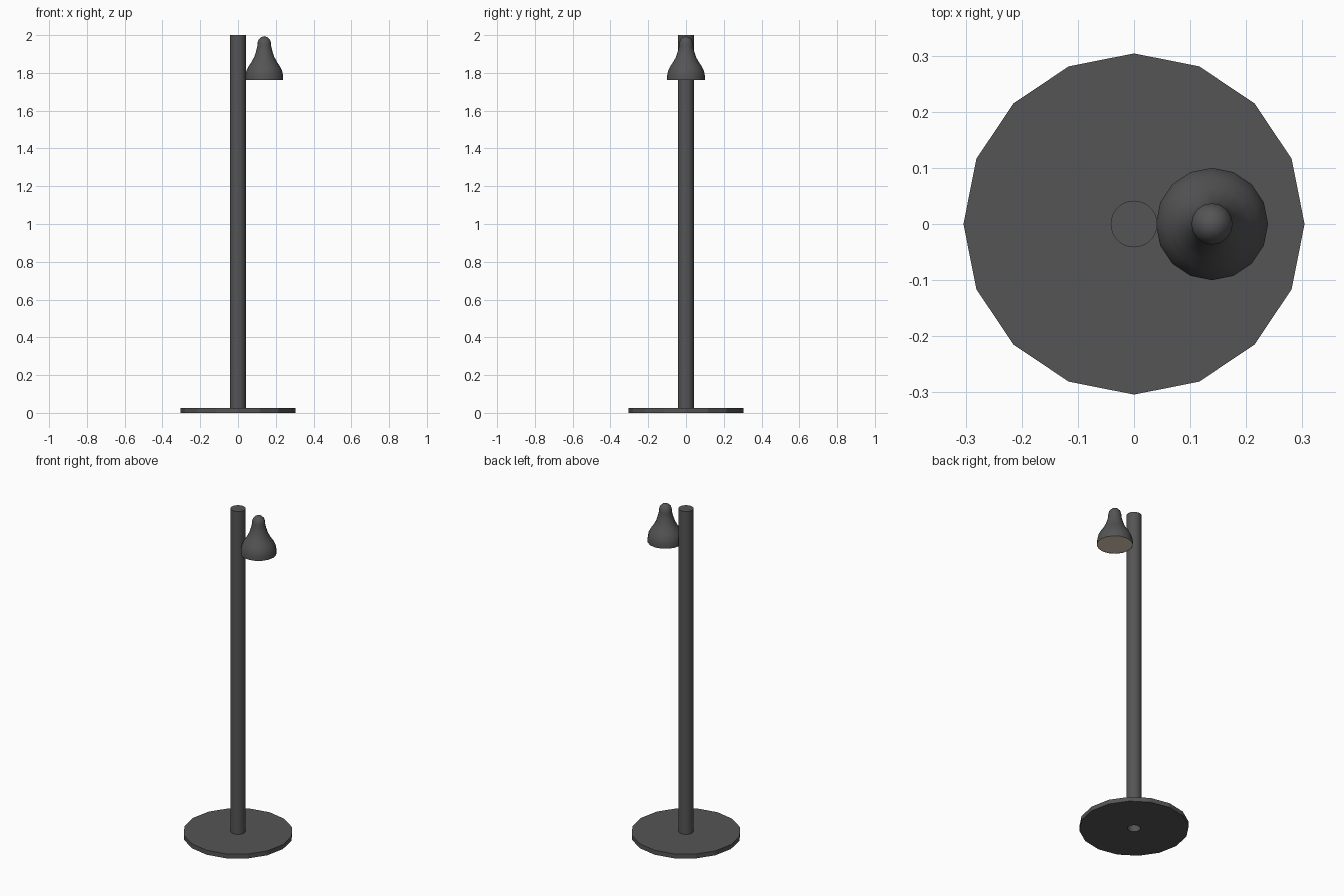
import bpy, bmesh
from math import cos, sin, pi, radians

if "Cube" in bpy.data.objects:
    bpy.data.objects.remove(bpy.data.objects["Cube"])


def material(name, rgb):
    m = bpy.data.materials.new(name)
    m.diffuse_color = (*rgb, 1)
    m.use_nodes = True
    m.node_tree.nodes["Principled BSDF"].inputs["Base Color"].default_value = m.diffuse_color
    return m


dark = material("dark_metal", (0.09, 0.09, 0.09))
warm = material("warm_diffuser", (0.8, 0.65, 0.53))


def lathe(name, profile, sides, mat, x=0.0, closed=False):
    """Spin (radius, z) points about a vertical axis; radius 0 makes a pole."""
    bm = bmesh.new()
    rings = []
    for r, z in profile:
        n = sides if r > 0 else 1
        rings.append([bm.verts.new((r * cos(2 * pi * i / sides), r * sin(2 * pi * i / sides), z))
                      for i in range(n)])
    pairs = list(zip(rings, rings[1:]))
    if closed:
        pairs.append((rings[-1], rings[0]))
    for a, b in pairs:
        for i in range(sides):
            j = (i + 1) % sides
            quad = [a[i % len(a)], a[j % len(a)], b[j % len(b)], b[i % len(b)]]
            bm.faces.new(list(dict.fromkeys(quad)))
    me = bpy.data.meshes.new(name)
    bm.to_mesh(me)
    bm.free()
    me.materials.append(mat)
    ob = bpy.data.objects.new(name, me)
    ob.location.x = x
    bpy.context.collection.objects.link(ob)
    bpy.ops.object.select_all(action='DESELECT')
    ob.select_set(True)
    bpy.context.view_layer.objects.active = ob
    bpy.ops.object.shade_smooth_by_angle(angle=radians(35 if sides != 16 or x else 15))
    return ob


# Flat 16-sided foot with a cable hole in its underside
lathe("base", [(0.036, 0), (0.304, 0), (0.304, 0.027), (0.036, 0.027)], 16, dark, closed=True)

# Hollow upright, capped at the top
lathe("pole", [(0.0415, 0.0), (0.0415, 2.0), (0, 2.0)], 32, dark)

# Bell-shaped shade with a rounded knob on top
lathe("lamp_shade", [(0.1, 1.762), (0.1, 1.785), (0.095, 1.81), (0.083, 1.835), (0.066, 1.86),
                     (0.053, 1.885), (0.043, 1.915), (0.037, 1.94), (0.037, 1.955),
                     (0.031, 1.975), (0.018, 1.988), (0, 1.994)], 16, dark, x=0.139)

# Diffuser closing the mouth of the shade
lathe("diffuser", [(0, 1.764), (0.1, 1.764)], 16, warm, x=0.139)
